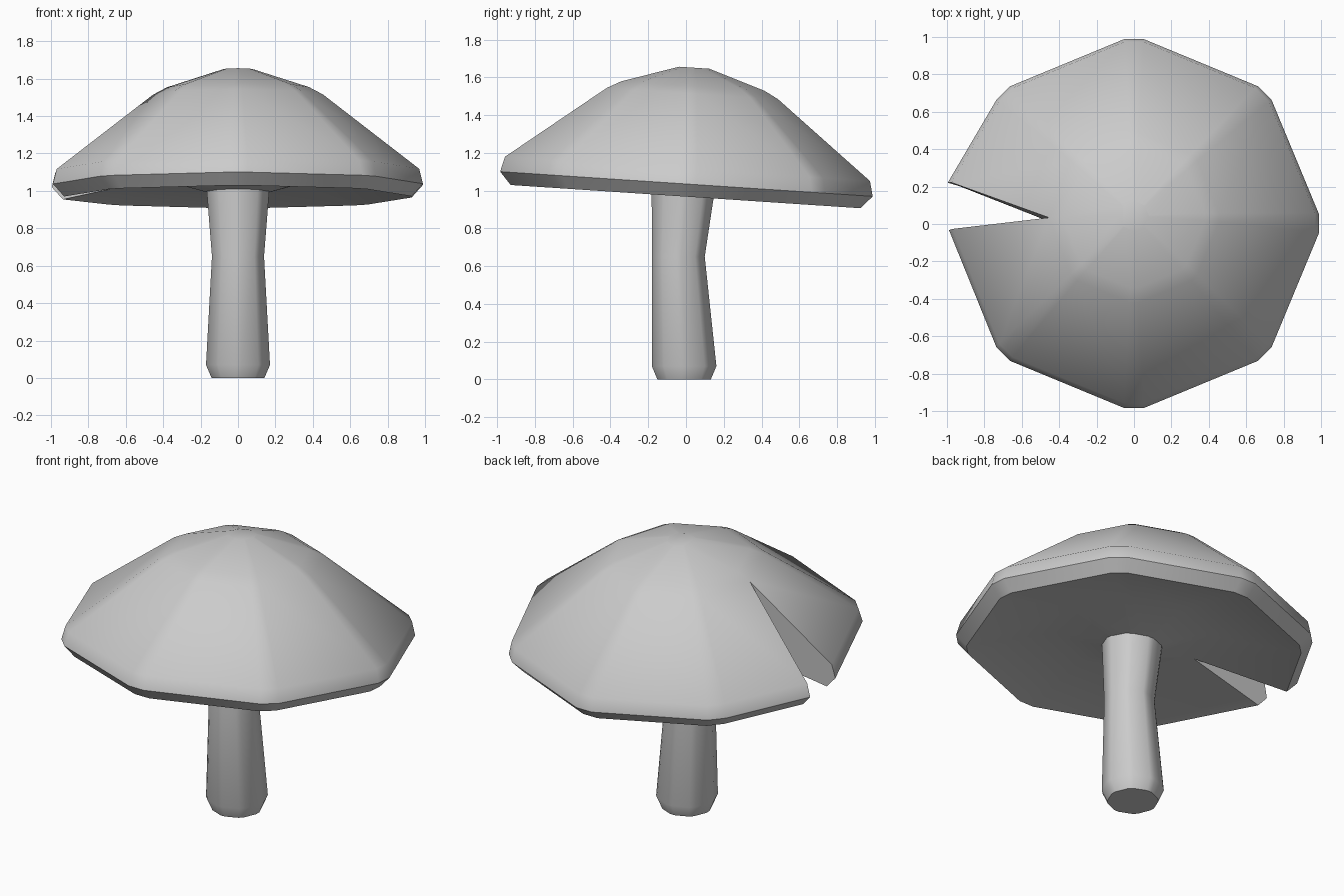
import bpy, bmesh
from math import radians, cos, sin
from mathutils import Matrix, Vector

if "Cube" in bpy.data.objects:
    bpy.data.objects.remove(bpy.data.objects["Cube"])


def corners(start, count, soft):
    """Directions of octagon corners, each softened into a close pair."""
    return [radians(start + 45 * i + s * soft) for i in range(count) for s in (-1, 1)]


def finish(name, bm, angle):
    bmesh.ops.remove_doubles(bm, verts=bm.verts[:], dist=0.0005)
    bmesh.ops.recalc_face_normals(bm, faces=bm.faces[:])
    mesh = bpy.data.meshes.new(name)
    bm.to_mesh(mesh)
    bm.free()
    ob = bpy.data.objects.new(name, mesh)
    bpy.context.collection.objects.link(ob)
    bpy.ops.object.select_all(action='DESELECT')
    ob.select_set(True)
    bpy.context.view_layer.objects.active = ob
    bpy.ops.object.shade_smooth_by_angle(angle=radians(angle))
    return ob


def skin(bm, rings, closed):
    n = len(rings[0])
    for a, b in zip(rings, rings[1:]):
        for i in range(n if closed else n - 1):
            j = (i + 1) % n
            bm.faces.new((a[i], a[j], b[j], b[i]))


# Cap: profile from crown, over the rim, to the underside (radius, height)
profile = [(0.08, 1.652), (0.38, 1.555), (0.455, 1.515), (0.97, 1.115), (0.99, 1.035),
           (0.93, 0.968), (0.43, 1.065), (0.12, 0.98)]
slit = range(2, 7)                      # profile points along the slit walls
bm = bmesh.new()
rings = []
for k, (r, z) in enumerate(profile):
    open_rim = 3 <= k <= 5
    pts = [(r, radians(182 if open_rim else 180))]
    pts += [(r, a) for a in corners(225, 7, 3)]
    pts += [(r * 1.03, radians(167.6)) if open_rim else (r, radians(180))]
    rings.append([bm.verts.new((q * cos(a), q * sin(a), z)) for q, a in pts])
skin(bm, rings, False)
bm.faces.new(rings[0][:-1])
bm.faces.new(rings[-1][:-1])
for end in (0, -1):                     # slit walls
    bm.faces.new([rings[k][end] for k in slit])
tilt = Matrix.Translation((0, 0, 1)) @ Matrix.Rotation(radians(-3.8), 4, 'X') @ Matrix.Translation((0, 0, -1))
bm.transform(tilt)
finish("mushroom_cap", bm, 40)

# Stem: bent, pinched octagonal column (radius, y offset, height)
bm = bmesh.new()
dirs = corners(0, 8, 6)
rings = [[bm.verts.new((r * cos(a), y + r * sin(a), z)) for a in dirs]
         for r, y, z in [(0.142, -0.01, 0), (0.172, -0.01, 0.07), (0.14, -0.04, 0.65),
                         (0.168, -0.015, 1.0), (0.168, -0.015, 1.06)]]
skin(bm, rings, True)
bm.faces.new(rings[0])
bm.faces.new(rings[-1])
finish("mushroom_stem", bm, 32)
